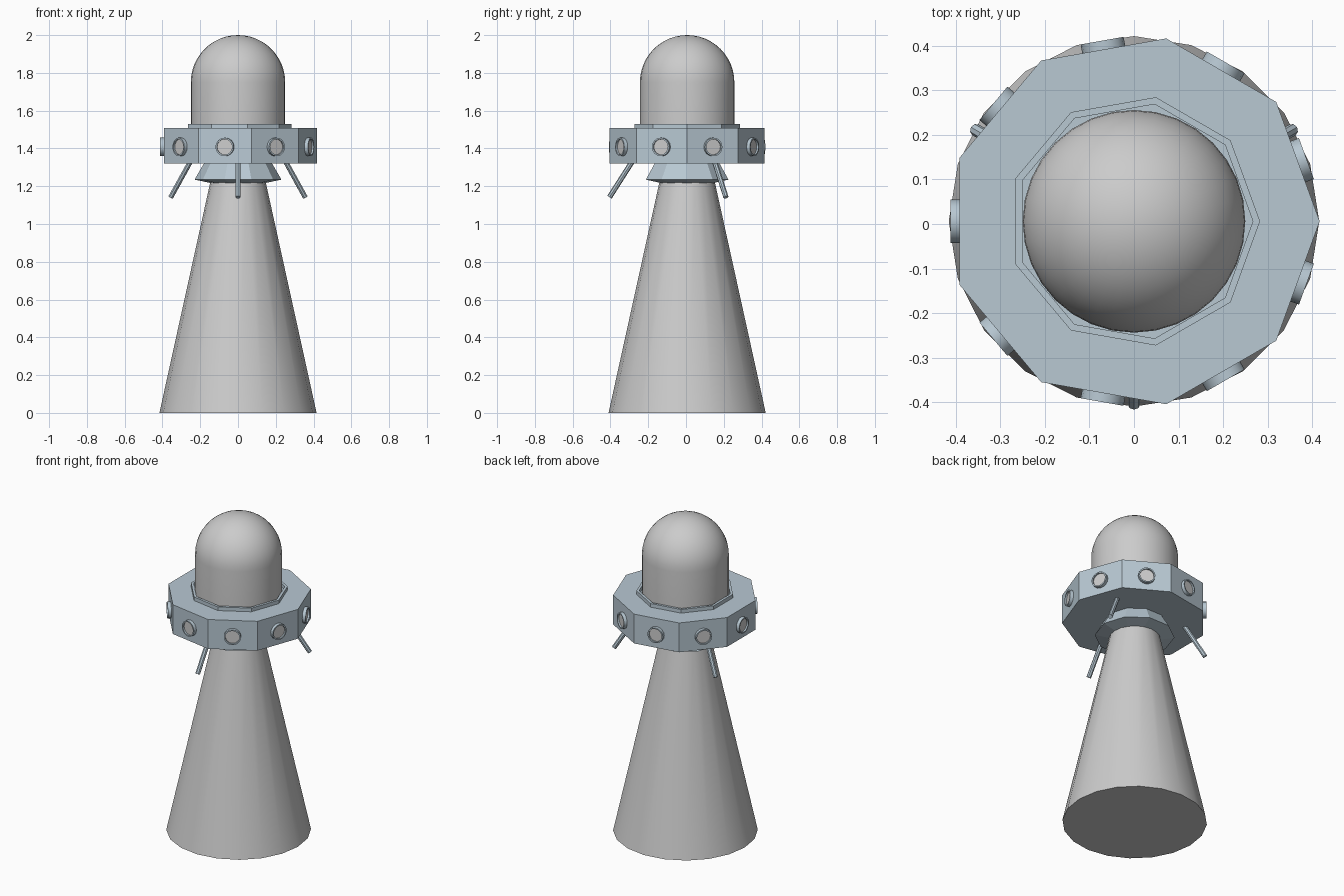
import bpy, bmesh
from math import sin, cos, pi, radians
from mathutils import Matrix, Vector

if "Cube" in bpy.data.objects:
    bpy.data.objects.remove(bpy.data.objects["Cube"])

CY = 0.006  # tower axis sits slightly behind the origin
steel = bpy.data.materials.new("blue_grey_steel")
steel.diffuse_color = (0.48, 0.58, 0.65, 1)
steel.use_nodes = True
steel.node_tree.nodes["Principled BSDF"].inputs["Base Color"].default_value = steel.diffuse_color


def lathe(name, profile, sides, mat=None, smooth=False, matrix=Matrix(), start=0.0):
    """Revolve (radius, z) points, listed bottom-outside-top, around z."""
    bm = bmesh.new()
    rings = []
    for r, z in profile:
        if r == 0:
            rings.append([bm.verts.new((0, 0, z))] * sides)
        else:
            rings.append([bm.verts.new((r * cos(start + 2 * pi * i / sides),
                                        r * sin(start + 2 * pi * i / sides), z))
                          for i in range(sides)])
    for low, high in zip(rings, rings[1:]):
        for i in range(sides):
            j = (i + 1) % sides
            quad = list(dict.fromkeys((low[i], low[j], high[j], high[i])))
            bm.faces.new(quad)
    bmesh.ops.recalc_face_normals(bm, faces=bm.faces)
    mesh = bpy.data.meshes.new(name)
    bm.to_mesh(mesh)
    bm.free()
    ob = bpy.data.objects.new(name, mesh)
    bpy.context.collection.objects.link(ob)
    ob.matrix_world = Matrix.Translation((0, CY, 0)) @ matrix
    if mat:
        mesh.materials.append(mat)
    if smooth:
        bpy.ops.object.select_all(action='DESELECT')
        ob.select_set(True)
        bpy.context.view_layer.objects.active = ob
        bpy.ops.object.shade_smooth_by_angle(angle=radians(30))
    return ob


def aim(position, direction):
    """Matrix that puts local z along direction."""
    return (Matrix.Translation(position)
            @ Vector(direction).to_track_quat('Z', 'Y').to_matrix().to_4x4())


# Tapered tower body
lathe("tower_cone", [(0, 0), (0.416, 0), (0.146, 1.225), (0, 1.225)], 20, smooth=True)

# Flared collar under the ring
lathe("collar", [(0, 1.218), (0.15, 1.218), (0.23, 1.235), (0.172, 1.335), (0, 1.335)], 10, steel)

# Nine-sided ring with a raised lip around the dome
lathe("window_ring", [(0, 1.321), (0.417, 1.321), (0.417, 1.507), (0.283, 1.507),
                      (0.283, 1.53), (0.267, 1.53), (0.267, 1.507), (0, 1.507)], 9, steel)

# Round-topped dome
arc = [(0.25 * cos(pi / 2 * k / 12), 1.75 + 0.25 * sin(pi / 2 * k / 12)) for k in range(12)]
lathe("dome", [(0, 1.5), (0.25, 1.5)] + arc + [(0, 2.0)], 32, smooth=True)

# One porthole per ring face: steel rim and grey glass
for i in range(9):
    a = radians(20 + 40 * i)
    out = Vector((cos(a), sin(a), 0))
    m = aim(out * 0.392 + Vector((0, 0, 1.408)), out)
    lathe(f"porthole_rim_{i + 1}", [(0.049, -0.005), (0.049, 0.02), (0.041, 0.02), (0.041, -0.005)],
          16, steel, True, m)
    lathe(f"porthole_glass_{i + 1}", [(0, -0.004), (0.042, -0.004), (0.042, 0.01), (0, 0.01)],
          16, None, True, m)

# Three slanted rods under the ring
for i in range(3):
    a = radians(30 + 120 * i)
    out = Vector((cos(a), sin(a), 0))
    top = out * 0.288 + Vector((0, 0, 1.335))
    tip = out * 0.411 + Vector((0, 0, 1.142))
    d = tip - top
    lathe(f"rod_{i + 1}", [(0, 0), (0.014, 0), (0.014, d.length), (0, d.length)],
          8, steel, False, aim(top, d))
